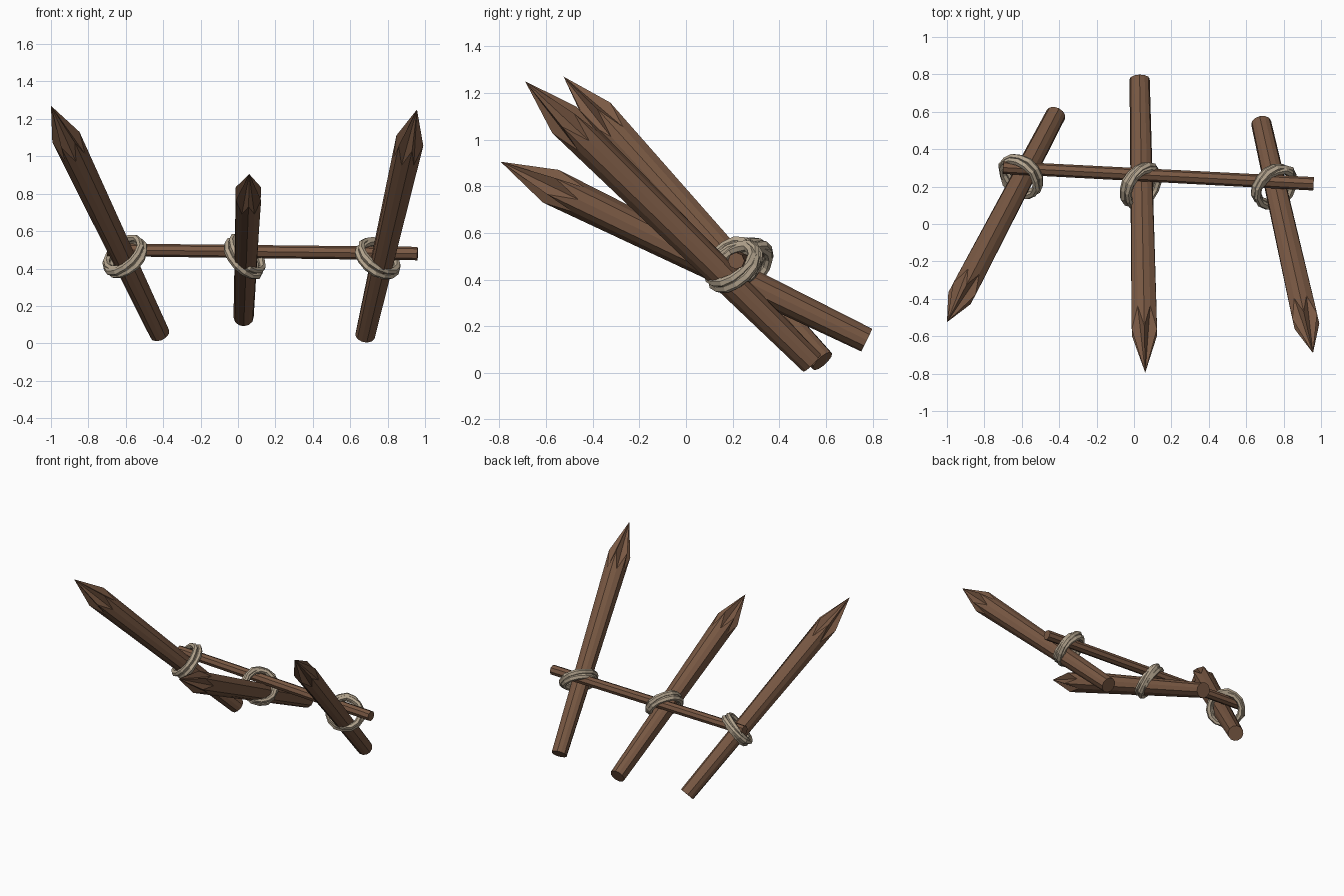
import bpy, bmesh, math, random
from mathutils import Vector, Matrix

if "Cube" in bpy.data.objects:
    bpy.data.objects.remove(bpy.data.objects["Cube"])

random.seed(4)


def material(name, col):
    m = bpy.data.materials.new(name)
    m.diffuse_color = (*col, 1)
    m.use_nodes = True
    m.node_tree.nodes["Principled BSDF"].inputs["Base Color"].default_value = m.diffuse_color
    return m


WOOD = material("brown wood", (0.19, 0.098, 0.056))
ROPE = material("pale rope", (0.45, 0.37, 0.27))


def finish(name, bm, mat):
    bmesh.ops.recalc_face_normals(bm, faces=bm.faces)
    me = bpy.data.meshes.new(name)
    bm.to_mesh(me)
    bm.free()
    me.materials.append(mat)
    ob = bpy.data.objects.new(name, me)
    bpy.context.collection.objects.link(ob)
    return ob


def aim(origin, direction):
    q = Vector(direction).to_track_quat('Z', 'Y')
    return Matrix.Translation(origin) @ q.to_matrix().to_4x4()


def lathe(name, start, end, rings, sides, mat, tip=False):
    """Loft along start-end; each ring is (even height, odd height, even radius, odd radius)."""
    start, end = Vector(start), Vector(end)
    length = (end - start).length
    frame = aim(start, end - start)
    bm = bmesh.new()
    loops = []
    for h0, h1, r0, r1 in rings:
        loop = []
        for i in range(sides):
            a = 2 * math.pi * i / sides
            h, r = (h1, r1) if i % 2 else (h0, r0)
            loop.append(bm.verts.new(frame @ Vector((r * math.cos(a), r * math.sin(a), length + h if h < 0 else h))))
        loops.append(loop)
    for lo, hi in zip(loops, loops[1:]):
        for i in range(sides):
            j = (i + 1) % sides
            bm.faces.new((lo[i], lo[j], hi[j], hi[i]))
    bm.faces.new(loops[0])
    if tip:
        point = bm.verts.new(end)
        for i in range(sides):
            bm.faces.new((loops[-1][i], loops[-1][(i + 1) % sides], point))
    else:
        bm.faces.new(loops[-1])
    return finish(name, bm, mat)


# Sharpened stakes: tapered shaft, zigzag carved shoulder, point
stakes = {
    "left_stake": ((-0.418, 0.585, 0.05), (-1.0, -0.525, 1.27)),
    "middle_stake": ((0.03, 0.775, 0.14), (0.06, -0.795, 0.905)),
    "right_stake": ((0.68, 0.54, 0.043), (0.957, -0.69, 1.25)),
}
for name, (base, point) in stakes.items():
    lathe(name, base, point,
          [(0, 0, 0.054, 0.054), (-0.37, -0.24, 0.067, 0.078)], 12, WOOD, tip=True)

# Cross bar
lathe("cross_bar", (-0.70, 0.302, 0.50), (0.96, 0.215, 0.48),
      [(0, 0, 0.034, 0.034), (-1e-6, -1e-6, 0.036, 0.036)], 8, WOOD)


# Rope lashings: one lumpy strand coiled three times and closed on itself
def lashing(name, centre, normal):
    frame = aim(centre, normal)
    bm = bmesh.new()
    turns, per, sides = 3, 14, 6
    n = turns * per
    loops = []
    for k in range(n):
        a = 2 * math.pi * k / per
        w = 2 * math.pi * k / n
        r = 0.111 + 0.008 * math.cos(w) + random.uniform(-0.003, 0.003)
        z = 0.022 * math.sin(w)
        t = 0.019 + random.uniform(-0.002, 0.003)
        loop = []
        for s in range(sides):
            b = 2 * math.pi * s / sides
            rr = r + t * math.cos(b)
            loop.append(bm.verts.new(frame @ Vector((rr * math.cos(a), rr * math.sin(a), z + t * math.sin(b)))))
        loops.append(loop)
    for k in range(n):
        lo, hi = loops[k], loops[(k + 1) % n]
        for s in range(sides):
            u = (s + 1) % sides
            bm.faces.new((lo[s], lo[u], hi[u], hi[s]))
    return finish(name, bm, ROPE)


lashing("left_lashing", (-0.605, 0.256, 0.465), (0.56, 0.51, -0.65))
lashing("middle_lashing", (0.038, 0.205, 0.465), (0.71, -0.45, 0.58))
lashing("right_lashing", (0.75, 0.203, 0.455), (0.53, -0.53, 0.66))
